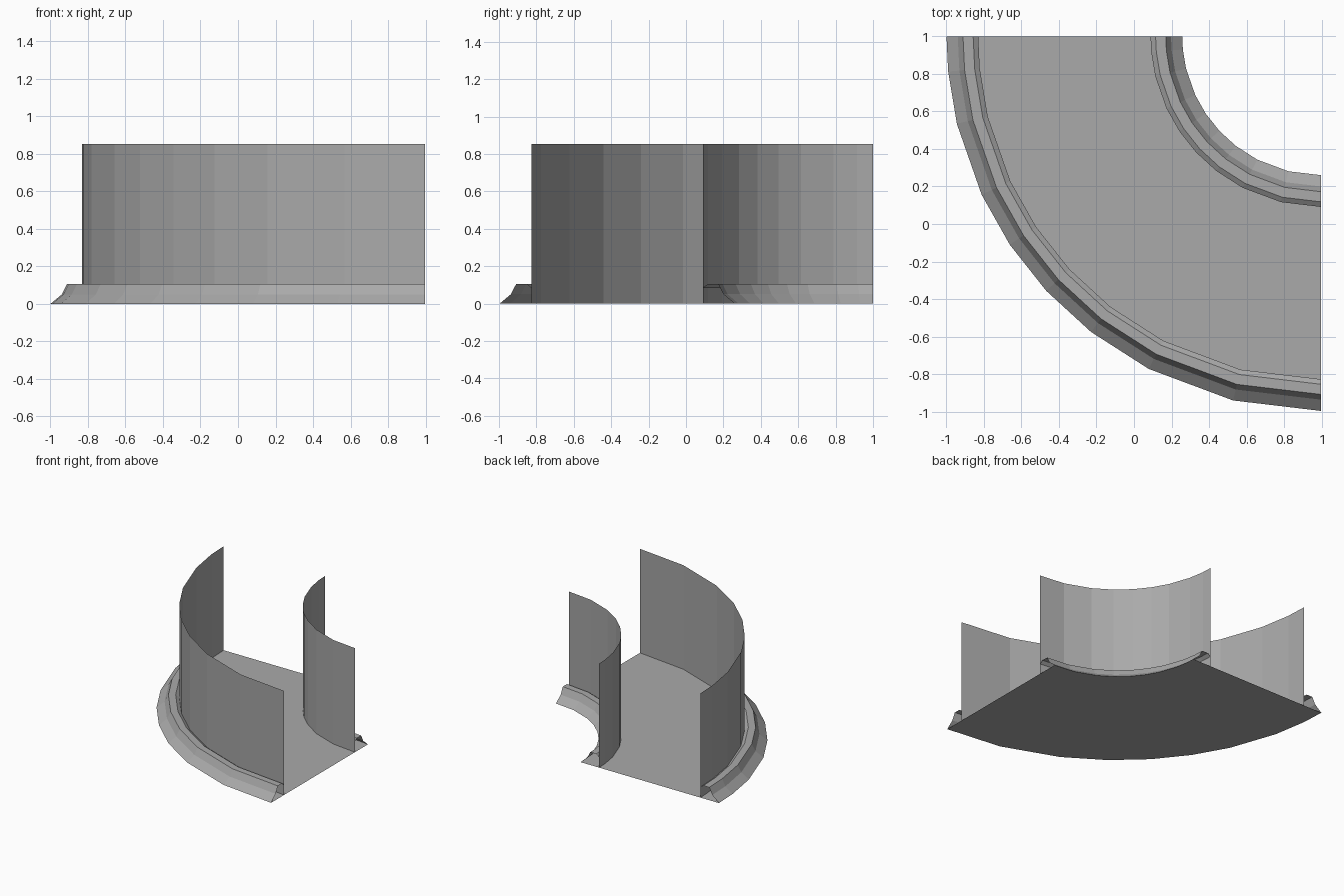
import bpy
import bmesh
from math import radians, cos, sin

if "Cube" in bpy.data.objects:
    bpy.data.objects.remove(bpy.data.objects["Cube"])

# Plain grey for every part
GREY = (0.4, 0.4, 0.4, 1)
grey = bpy.data.materials.new("plain grey")
grey.use_nodes = True
grey.diffuse_color = GREY
grey.node_tree.nodes["Principled BSDF"].inputs["Base Color"].default_value = GREY

# Quarter turn swept about the back right corner
CENTRE = (0.997, 1.0)
MID_RADIUS = 1.368
ANGLES = [0, 5.4, 13.5, 25, 33.8, 42.8, 52.1, 62.6, 76.4, 90]


def sweep(name, profile):
    """Sweep a (radius, height) profile through the quarter turn."""
    bm = bmesh.new()
    rows = []
    for a in map(radians, ANGLES):
        rows.append([bm.verts.new((CENTRE[0] - r * cos(a), CENTRE[1] - r * sin(a), z))
                     for r, z in profile])
    for row, following in zip(rows, rows[1:]):
        for i in range(len(profile) - 1):
            bm.faces.new((row[i], following[i], following[i + 1], row[i + 1]))
    mesh = bpy.data.meshes.new(name)
    bm.to_mesh(mesh)
    bm.free()
    mesh.materials.append(grey)
    obj = bpy.data.objects.new(name, mesh)
    bpy.context.collection.objects.link(obj)
    return obj


# Offsets from the middle of the passage
FLOOR_EDGE = 0.628
WALL = 0.459
WALL_HEIGHT = 0.853
SKIRT = [(FLOOR_EDGE, 0), (0.568, 0.05), (0.54, 0.105), (0.486, 0.105), (WALL, 0.085)]

# Floor
sweep("floor", [(MID_RADIUS + FLOOR_EDGE, 0), (MID_RADIUS - FLOOR_EDGE, 0)])

# Thin walls and the hollow kerbs along their outer faces
for side, sign in (("outer", 1), ("inner", -1)):
    wall = [(MID_RADIUS + sign * WALL, z) for z in (0, WALL_HEIGHT)]
    kerb = [(MID_RADIUS + sign * d, z) for d, z in SKIRT]
    if sign < 0:
        wall.reverse()
        kerb.reverse()
    sweep(side + "_wall", wall)
    sweep(side + "_kerb", kerb)
